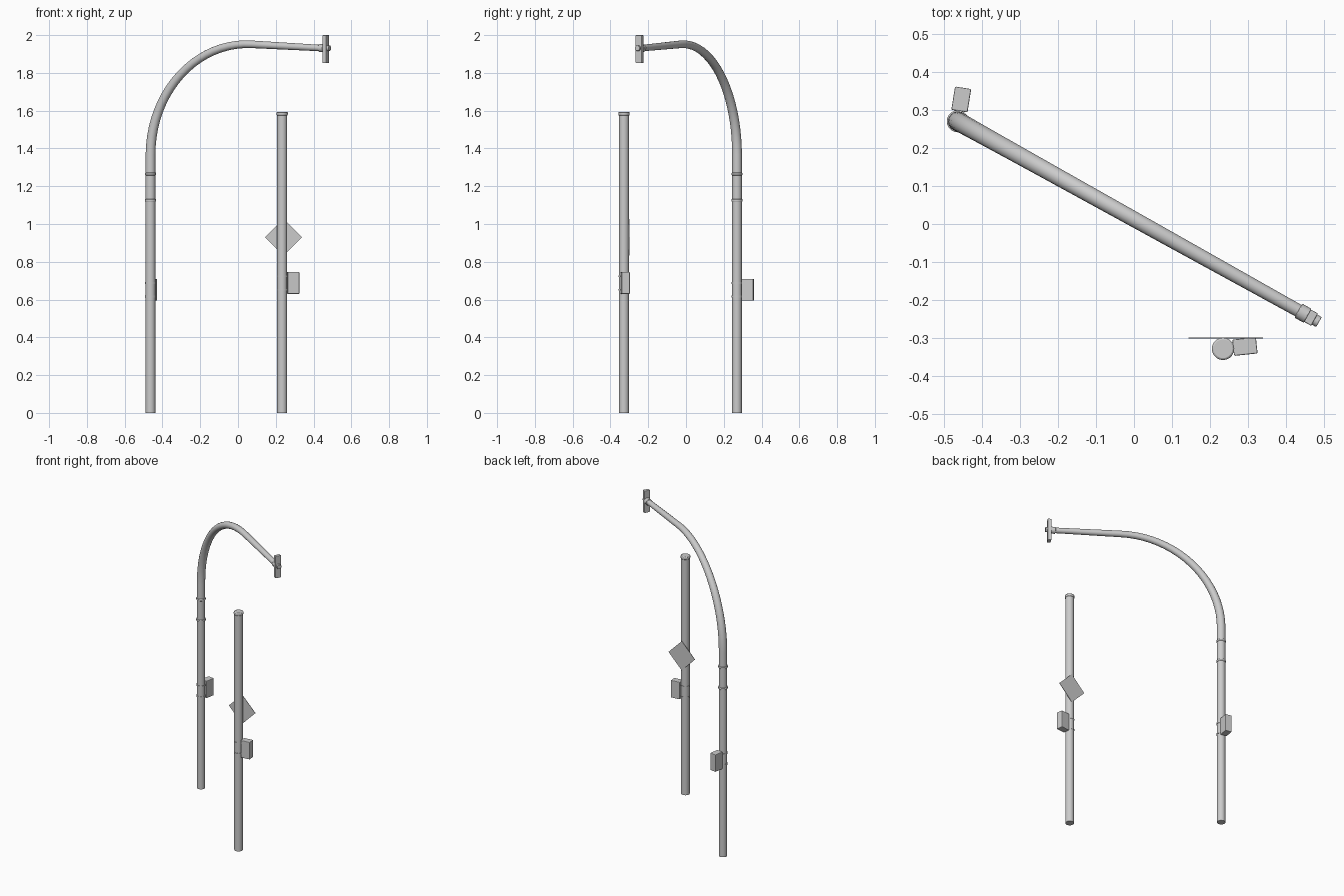
import bpy
from math import sin, cos, radians, atan2, pi
from mathutils import Vector

if "Cube" in bpy.data.objects:
    bpy.data.objects.remove(bpy.data.objects["Cube"])

BASE = Vector((-0.463, 0.27, 0))       # foot of the curved pole
POST = Vector((0.234, -0.328, 0))      # foot of the straight post
ARM = Vector((0.874, -0.486, 0)).normalized()
YAW = atan2(ARM.y, ARM.x)


def finish(name, bevel=0.0, smooth=False):
    ob = bpy.context.object
    ob.name = name
    bpy.ops.object.transform_apply(location=False, rotation=False, scale=True)
    if bevel:
        m = ob.modifiers.new("bevel", 'BEVEL')
        m.width, m.segments, m.limit_method = bevel, 2, 'ANGLE'
    if smooth:
        bpy.ops.object.shade_smooth_by_angle(angle=radians(40))
    return ob


def box(name, loc, size, rot=(0, 0, 0), bevel=0.0):
    bpy.ops.mesh.primitive_cube_add(size=1, location=loc, rotation=rot)
    bpy.context.object.scale = size
    return finish(name, bevel)


def cyl(name, loc, r, h, rot=(0, 0, 0), bevel=0.0):
    bpy.ops.mesh.primitive_cylinder_add(vertices=20, radius=r, depth=h,
                                        location=loc, rotation=rot)
    return finish(name, bevel, True)


def along(s, z):
    return BASE + ARM * s + Vector((0, 0, z))


# Curved pole: upright, quarter bend, gently falling tapered arm
R, Z0 = 0.585, 1.367
path = [(0, 0, 0.026), (0, Z0, 0.026)]
steps = 20
for i in range(1, steps + 1):
    a = radians(93.5) * i / steps
    path.append((R - R * cos(a), Z0 + R * sin(a), 0.026 - 0.006 * i / steps))
path.append((1.04, 1.931, 0.017))
cu = bpy.data.curves.new("curved_pole", 'CURVE')
cu.dimensions = '3D'
cu.bevel_depth, cu.bevel_resolution, cu.use_fill_caps = 1.0, 6, True
sp = cu.splines.new('POLY')
sp.points.add(len(path) - 1)
for p, (s, z, r) in zip(sp.points, path):
    p.co = (*along(s, z), 1)
    p.radius = r
ob = bpy.data.objects.new("curved_pole", cu)
bpy.context.collection.objects.link(ob)
bpy.context.view_layer.objects.active = ob
ob.select_set(True)
bpy.ops.object.convert(target='MESH')
bpy.ops.object.shade_smooth_by_angle(angle=radians(40))

# Joint rings on the curved pole
for z in (1.265, 1.125):
    cyl("pole_joint_ring", BASE + Vector((0, 0, z)), 0.029, 0.014, bevel=0.003)

# Straight post with cap
cyl("straight_post", POST + Vector((0, 0, 0.79)), 0.0265, 1.58)
cyl("post_cap", POST + Vector((0, 0, 1.584)), 0.0295, 0.02, bevel=0.005)

# Control boxes, each held by two thin bands
for foot, ang, z in ((BASE, radians(81), 0.652), (POST, radians(6), 0.688)):
    d = Vector((cos(ang), sin(ang), 0))
    box("control_box", foot + d * 0.058 + Vector((0, 0, z)),
        (0.062, 0.043, 0.115), (0, 0, ang), 0.003)
    for dz in (-0.036, 0.036):
        cyl("box_band", foot + Vector((0, 0, z + dz)), 0.0285, 0.009)

# Diamond sign behind the straight post
box("diamond_sign", (0.241, -0.3, 0.93), (0.138, 0.003, 0.138), (0, pi / 4, 0))

# Head at the arm tip: collar, upright housing, round end knob
axis = (0, pi / 2, YAW)
cyl("arm_collar", along(1.038, 1.931), 0.021, 0.028, axis, 0.002)
box("head_housing", along(1.062, 1.926), (0.022, 0.037, 0.148), (0, 0, YAW), 0.003)
cyl("head_knob", along(1.079, 1.931), 0.015, 0.014, axis, 0.002)
